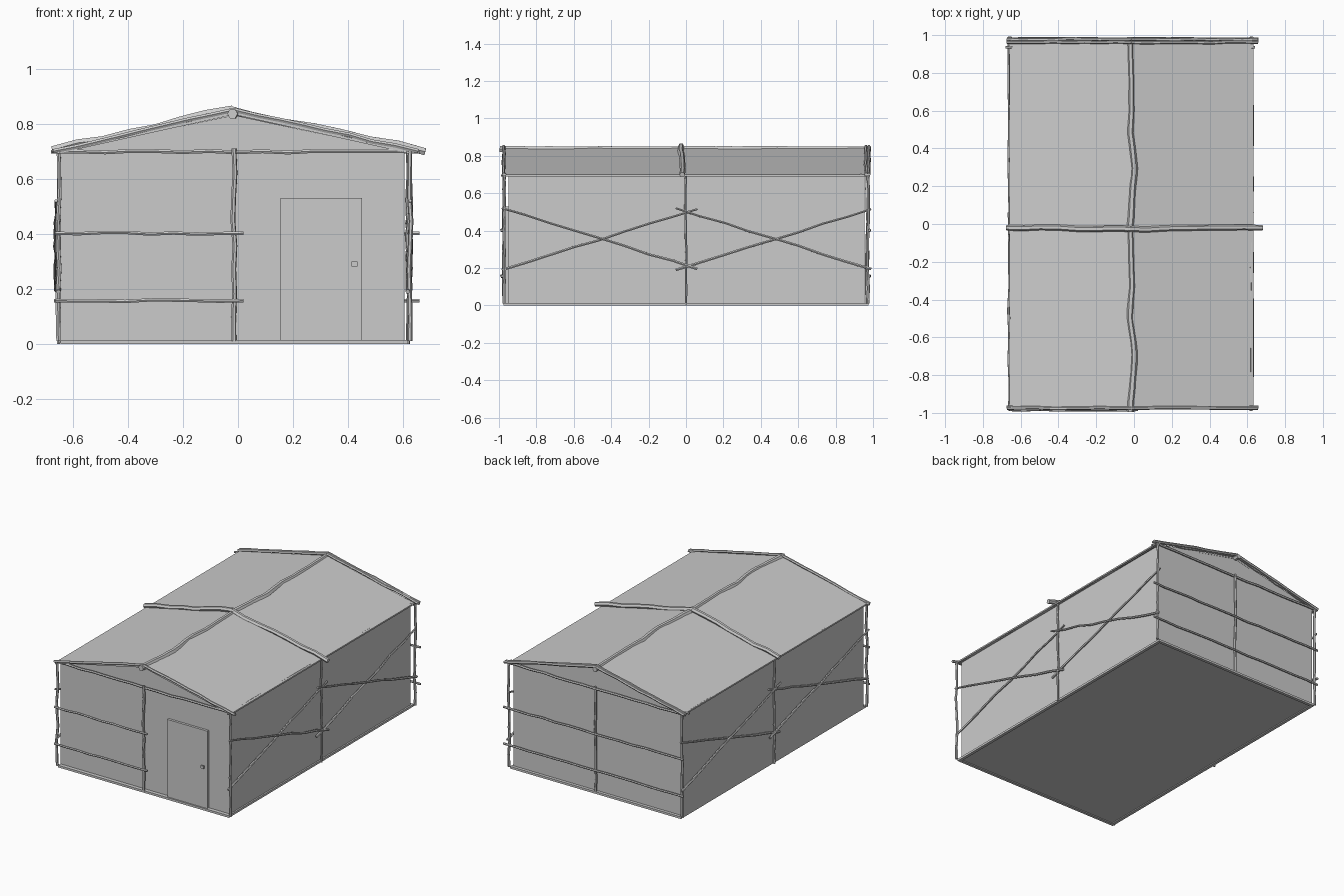
import bpy, bmesh, random
from mathutils import Vector

if "Cube" in bpy.data.objects:
    bpy.data.objects.remove(bpy.data.objects["Cube"])

random.seed(4)
CX = -0.015                      # ridge line in x
XL, XR = -0.645, 0.605           # side wall planes
EAVE, PEAK = 0.70, 0.843


def mesh_object(name, verts, faces):
    me = bpy.data.meshes.new(name)
    me.from_pydata(verts, [], faces)
    bm = bmesh.new()
    bm.from_mesh(me)
    bmesh.ops.recalc_face_normals(bm, faces=bm.faces)
    bm.to_mesh(me)
    bm.free()
    ob = bpy.data.objects.new(name, me)
    bpy.context.collection.objects.link(ob)
    return ob


def extrude_y(name, profile, y0, y1):
    """Prism from an (x, z) profile running along y."""
    n = len(profile)
    verts = [(x, y, z) for y in (y0, y1) for x, z in profile]
    faces = [tuple(range(n)), tuple(range(n, 2 * n))]
    faces += [(i, (i + 1) % n, n + (i + 1) % n, n + i) for i in range(n)]
    return mesh_object(name, verts, faces)


def box(name, x0, x1, y0, y1, z0, z1):
    return extrude_y(name, [(x0, z0), (x1, z0), (x1, z1), (x0, z1)], y0, y1)


def pole(name, points, r0, r1=None, wobble=0.004, cuts=8):
    """Crooked wooden pole through the points, tapering from r0 to r1."""
    r1 = r1 or r0
    path = []
    for a, b in zip(points[:-1], points[1:]):
        a, b = Vector(a), Vector(b)
        path += [a.lerp(b, i / cuts) for i in range(cuts)]
    path.append(Vector(points[-1]))
    cu = bpy.data.curves.new(name, 'CURVE')
    cu.dimensions = '3D'
    cu.bevel_depth = 1.0
    cu.bevel_resolution = 1
    cu.use_fill_caps = True
    sp = cu.splines.new('POLY')
    sp.points.add(len(path) - 1)
    for i, p in enumerate(path):
        if 0 < i < len(path) - 1:
            p = p + Vector([random.uniform(-wobble, wobble) for _ in range(3)])
        sp.points[i].co = (*p, 1)
        sp.points[i].radius = r0 + (r1 - r0) * i / (len(path) - 1)
    ob = bpy.data.objects.new(name, cu)
    bpy.context.collection.objects.link(ob)
    bpy.ops.object.select_all(action='DESELECT')
    ob.select_set(True)
    bpy.context.view_layer.objects.active = ob
    bpy.ops.object.convert(target='MESH')
    bpy.ops.object.shade_smooth_by_angle()
    return ob


# Floor slab with a shallow rim underneath
box("floor_slab", XL, 0.615, -0.975, 0.975, 0.006, 0.014)
for n, a in {"front": (XL, 0.615, -0.975, -0.955), "back": (XL, 0.615, 0.955, 0.975),
             "left": (XL, XL + 0.02, -0.955, 0.955), "right": (0.595, 0.615, -0.955, 0.955)}.items():
    box("floor_rim_" + n, *a, 0.0, 0.006)

# Walls and gables
T = 0.012
box("left_wall", XL, XL + T, -0.95, 0.955, 0.014, EAVE)
box("right_wall", XR - T, XR, -0.95, 0.955, 0.014, EAVE)
for n, y in (("front", -0.95), ("back", 0.943)):
    extrude_y(n + "_wall", [(XL + T, 0.014), (XR - T, 0.014), (XR - T, EAVE),
                            (CX, PEAK - 0.012), (XL + T, EAVE)], y, y + T)

# Thin gabled roof sheet
extrude_y("roof", [(-0.66, EAVE), (CX, PEAK), (0.632, EAVE), (0.632, EAVE - 0.01),
                   (CX, PEAK - 0.01), (-0.66, EAVE - 0.01)], -0.975, 0.955)

# Door and handle
box("door", 0.155, 0.45, -0.966, -0.95, 0.014, 0.53)
box("door_handle_stem", 0.420, 0.428, -0.976, -0.966, 0.286, 0.294)
box("door_handle_knob", 0.413, 0.435, -0.984, -0.976, 0.281, 0.299)

# Corner posts, front and back middle posts
for sx, x in (("left", -0.652), ("right", 0.625)):
    for sy, y in (("front", -0.972), ("back", 0.972)):
        pole(f"{sy}_{sx}_post", [(x, y, 0.01), (x, y, 0.71)], 0.009, 0.008)
pole("front_middle_post", [(CX, -0.972, 0.01), (CX, -0.972, 0.71)], 0.009)
pole("back_middle_post", [(CX + 0.005, 0.968, 0.01), (CX + 0.005, 0.968, 0.71)], 0.008)

# Crossed braces and middle post on both sides
for sx, x, d in (("left", -0.652, -1), ("right", 0.617, 1)):
    pole(sx + "_middle_post", [(x, 0, 0.0), (x, 0, 0.70)], 0.007)
    for k, (y0, y1) in enumerate(((-0.985, 0.06), (-0.055, 0.99))):
        pole(f"{sx}_rising_brace_{k}", [(x, y0, 0.19), (x, y1, 0.515)], 0.008, 0.006)
        pole(f"{sx}_falling_brace_{k}",
             [(x + d * 0.009, y0, 0.52), (x + d * 0.009, y1, 0.195)], 0.006, 0.008)
    # Eave pole under the roof edge
    pole(sx + "_eave_pole", [(x, -0.99, EAVE - 0.004), (x, 0.985, EAVE - 0.004)], 0.006, wobble=0.003)

# Horizontal rails
for k, z in enumerate((0.157, 0.402)):
    pole(f"front_rail_{k}", [(-0.665, -0.984, z), (0.02, -0.984, z)], 0.007, wobble=0.003)
    pole(f"back_rail_{k}", [(-0.668, 0.98, z), (0.66, 0.98, z)], 0.007, wobble=0.003, cuts=14)
for n, y in (("front", -0.968), ("back", 0.968)):
    pole(n + "_tie_beam", [(-0.675, y, 0.698), (0.66, y, 0.698)], 0.008, wobble=0.003, cuts=14)
pole("back_inner_tie_beam", [(-0.68, 0.935, 0.698), (0.64, 0.935, 0.698)], 0.007, wobble=0.001)

# Gable rafters
for n, y in (("front", -0.975), ("back", 0.962), ("back_outer", 0.978)):
    for sx, x in (("left", -0.672), ("right", 0.655)):
        pole(f"{n}_{sx}_rafter", [(x, y, 0.700), (CX, y, 0.85)], 0.009, wobble=0.003)

# Ridge log in two overlapping lengths
shape = [(-0.99, -0.022), (-0.83, -0.005), (-0.72, 0.004), (-0.5, -0.018), (-0.35, -0.015), (0.0, -0.012)]
for k, (name, dy) in enumerate((("ridge_log_front", 0.0), ("ridge_log_back", 0.985))):
    shape = [(-0.995, -0.02), (-0.82, -0.008), (-0.69, 0.002), (-0.5, -0.02), (-0.33, -0.012), (0.005, -0.02)]
    pole(name, [(x, y + dy, 0.836) for y, x in shape], 0.019, 0.016, wobble=0.002, cuts=3)

# Cross logs lying on the roof slopes
for sx, x in (("left", -0.675), ("right", 0.68)):
    z0 = 0.705 if sx == "left" else 0.698
    pole(f"roof_cross_log_{sx}", [(x, -0.02, z0), (-0.02 if sx == "left" else -0.035, -0.026, 0.852)],
         0.015, 0.016, wobble=0.006, cuts=7)
